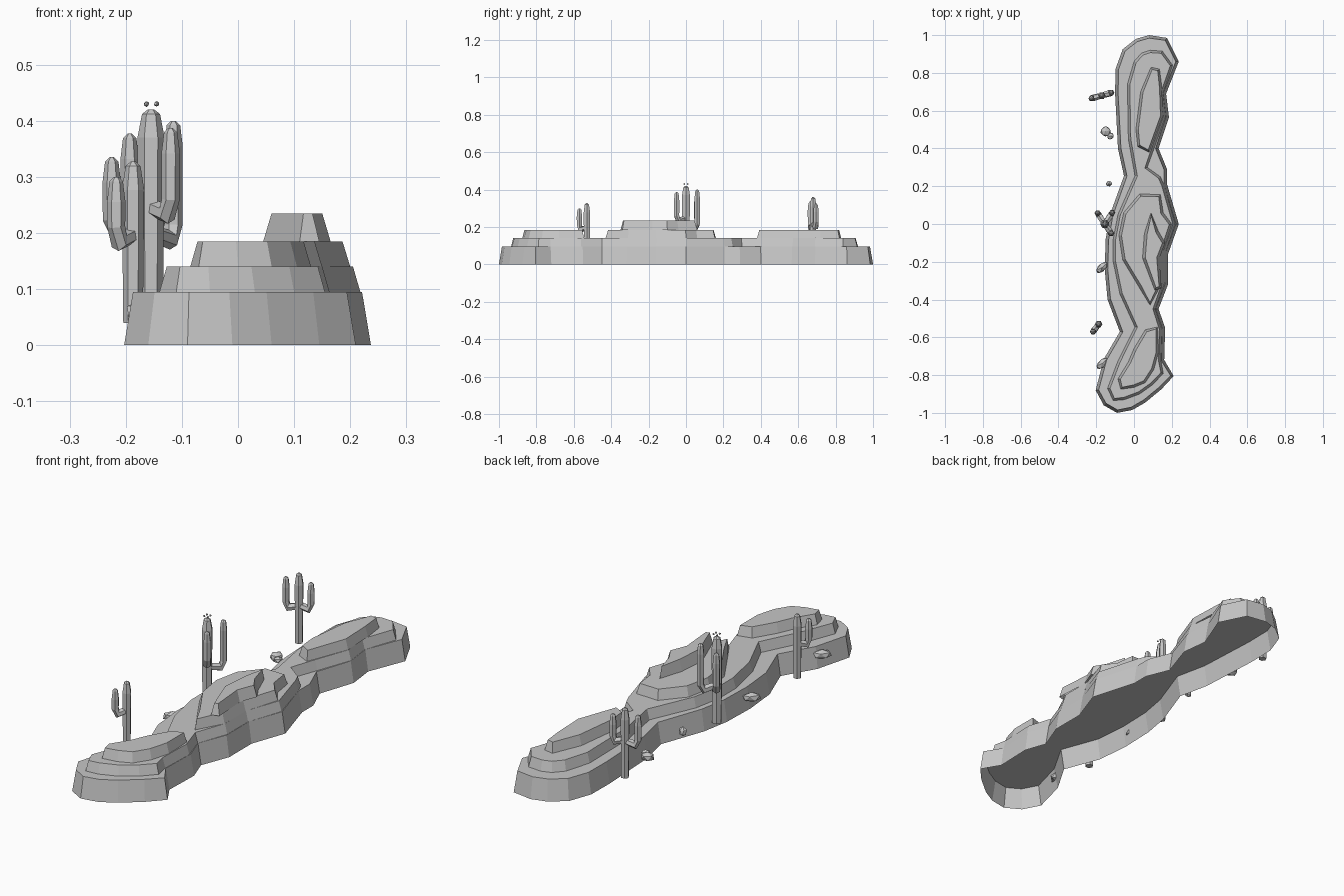
import bpy, bmesh, math, random
from mathutils import Vector, Matrix

if "Cube" in bpy.data.objects:
    bpy.data.objects.remove(bpy.data.objects["Cube"])

random.seed(4)
stone = bpy.data.materials.new("plain_grey")
stone.diffuse_color = (0.57, 0.57, 0.57, 1)
stone.use_nodes = True
stone.node_tree.nodes["Principled BSDF"].inputs["Base Color"].default_value = stone.diffuse_color


def finish(bm, name):
    me = bpy.data.meshes.new(name)
    bm.to_mesh(me)
    bm.free()
    me.materials.append(stone)
    ob = bpy.data.objects.new(name, me)
    bpy.context.collection.objects.link(ob)
    return ob


def tier(name, outline, z0, z1, inset):
    """Sloped, open-bottomed slab from a clockwise outline, narrower at the top."""
    pts = [Vector(p) for p in reversed(outline)]
    n = len(pts)
    bm = bmesh.new()
    low, high = [], []
    for i, p in enumerate(pts):
        a, b = (p - pts[i - 1]).normalized(), (pts[(i + 1) % n] - p).normalized()
        inward = Vector((-a.y - b.y, a.x + b.x)).normalized()
        q = p + inward * inset
        low.append(bm.verts.new((p.x, p.y, z0)))
        high.append(bm.verts.new((q.x, q.y, z1)))
    for i in range(n):
        j = (i + 1) % n
        bm.faces.new((low[i], low[j], high[j], high[i]))
    top = bm.faces.new(high)
    bmesh.ops.triangulate(bm, faces=[top])
    return finish(bm, name)


def tube(bm, path, radii, sides=6):
    """Faceted tube through the path points, capped at both ends."""
    path = [Vector(p) for p in path]
    rings = []
    for i, (p, r) in enumerate(zip(path, radii)):
        t = path[min(i + 1, len(path) - 1)] - path[max(i - 1, 0)]
        rot = Vector((0, 0, 1)).rotation_difference(t)
        rings.append([bm.verts.new(p + rot @ Vector((
            r * math.cos(math.tau * k / sides), r * math.sin(math.tau * k / sides), 0)))
            for k in range(sides)])
    for a, b in zip(rings, rings[1:]):
        for k in range(sides):
            m = (k + 1) % sides
            bm.faces.new((a[k], a[m], b[m], b[k]))
    bm.faces.new(rings[0][::-1])
    bm.faces.new(rings[-1])


def cactus(name, x, y, z0, z1, r, arms):
    """Trunk with upturned arms given as (x, y, elbow z, top z)."""
    bm = bmesh.new()
    tube(bm, [(x, y, z) for z in (z0, z1 - 0.05, z1 - 0.008, z1)],
         (r * 0.92, r * 1.05, r * 0.7, r * 0.25))
    for ax, ay, ze, zt in arms:
        ex, ey = x + (ax - x) * 0.82, y + (ay - y) * 0.82
        tube(bm, [(x, y, ze + 0.012), (ex, ey, ze), (ax, ay, ze + 0.026),
                  (ax, ay, zt - 0.045), (ax, ay, zt - 0.008), (ax, ay, zt)],
             (0.015, 0.018, 0.016, 0.0165, 0.012, 0.004))
    return finish(bm, name)


def rock(name, loc, size, turn):
    bm = bmesh.new()
    bmesh.ops.create_icosphere(bm, subdivisions=1, radius=1)
    for v in bm.verts:
        v.co *= random.uniform(0.9, 1.1)
    bm.transform(Matrix.Translation(loc) @ Matrix.Rotation(turn, 4, 'Z')
                 @ Matrix.Diagonal((*size, 1)))
    return finish(bm, name)


# Stepped ridge: base slab
tier("mesa_base", [
    (.08, 1), (.175, .985), (.237, .86), (.17, .69), (.185, .565), (.13, .40),
    (.175, .29), (.175, .21), (.237, 0), (.18, -.16), (.18, -.32), (.13, -.45),
    (.165, -.55), (.16, -.72), (.21, -.805), (.145, -.875), (.06, -.945),
    (-.01, -.985), (-.09, -1), (-.16, -.96), (-.203, -.88), (-.16, -.715),
    (-.075, -.57), (-.14, -.40), (-.155, -.24), (-.15, -.08), (-.127, .05),
    (-.053, .255), (-.085, .40), (-.1, .69), (-.098, .82), (-.06, .925),
    (.01, .98)], 0, .095, .016)

# Second step runs the whole length
tier("mesa_second_step", [
    (.085, .92), (.15, .915), (.205, .84), (.153, .69), (.168, .57), (.11, .41),
    (.07, .30), (.14, .25), (.16, .205), (.218, 0), (.163, -.16), (.163, -.31),
    (.113, -.45), (.148, -.56), (.143, -.725), (.155, -.79), (.1, -.85),
    (.03, -.9), (-.05, -.93), (-.11, -.935), (-.14, -.87), (-.085, -.725),
    (.005, -.545), (-.075, -.37), (-.11, -.2), (-.11, -.08), (-.085, .05),
    (.005, .255), (-.03, .45), (-.035, .74), (.0, .86), (.04, .905)],
    .095, .14, .013)

# Third step: three separate hills
tier("front_hill", [
    (.125, -.545), (.13, -.68), (.105, -.77), (.06, -.84), (0, -.865), (-.07, -.875),
    (-.085, -.82), (-.03, -.73), (0, -.66), (.06, -.56)], .14, .185, .013)
tier("middle_hill", [
    (.03, .16), (.14, .155), (.155, .06), (.2, 0), (.15, -.16), (.15, -.31),
    (.085, -.43), (.03, -.34), (-.06, -.19), (-.08, -.06), (-.055, .06)],
    .14, .185, .014)
tier("back_hill", [
    (.09, .83), (.135, .82), (.148, .72), (.153, .57), (.08, .38), (.02, .41),
    (.01, .5), (.035, .7)], .14, .185, .013)

# Summit on the middle hill
tier("summit", [
    (.09, .06), (.13, -.04), (.165, -.1), (.135, -.18), (.145, -.34),
    (.11, -.35), (.045, -.18), (.055, -.05)], .185, .235, .015)

# Cacti along the left side
cactus("front_cactus", -.187, -.53, .04, .327, .019, [(-.217, -.57, .185, .30)])
cactus("middle_cactus", -.155, 0, .03, .42, .023, [
    (-.193, .058, .205, .377), (-.115, .06, .188, .40), (-.12, -.05, .234, .387)])
cactus("back_cactus", -.17, .68, .045, .36, .019, [
    (-.225, .665, .198, .335), (-.12, .695, .203, .325)])

# Flower buds above the tall cactus
for i, (dx, dy) in enumerate(((1, 1), (1, -1), (-1, 1), (-1, -1))):
    rock("flower_bud_%d" % i, (-.154 + .009 * dx, .009 * dy, .43),
         (.005, .005, .005), 0)

# Small rocks beside the base
rock("front_rock", (-.168, -.738, .06), (.043, .023, .022), .8)
rock("middle_rock", (-.168, -.23, .06), (.043, .022, .022), .8)
rock("pebble", (-.133, .213, .063), (.017, .016, .022), 0)
rock("back_rock", (-.15, .49, .06), (.03, .029, .022), .3)
rock("back_pebble", (-.125, .466, .06), (.022, .018, .016), .9)
